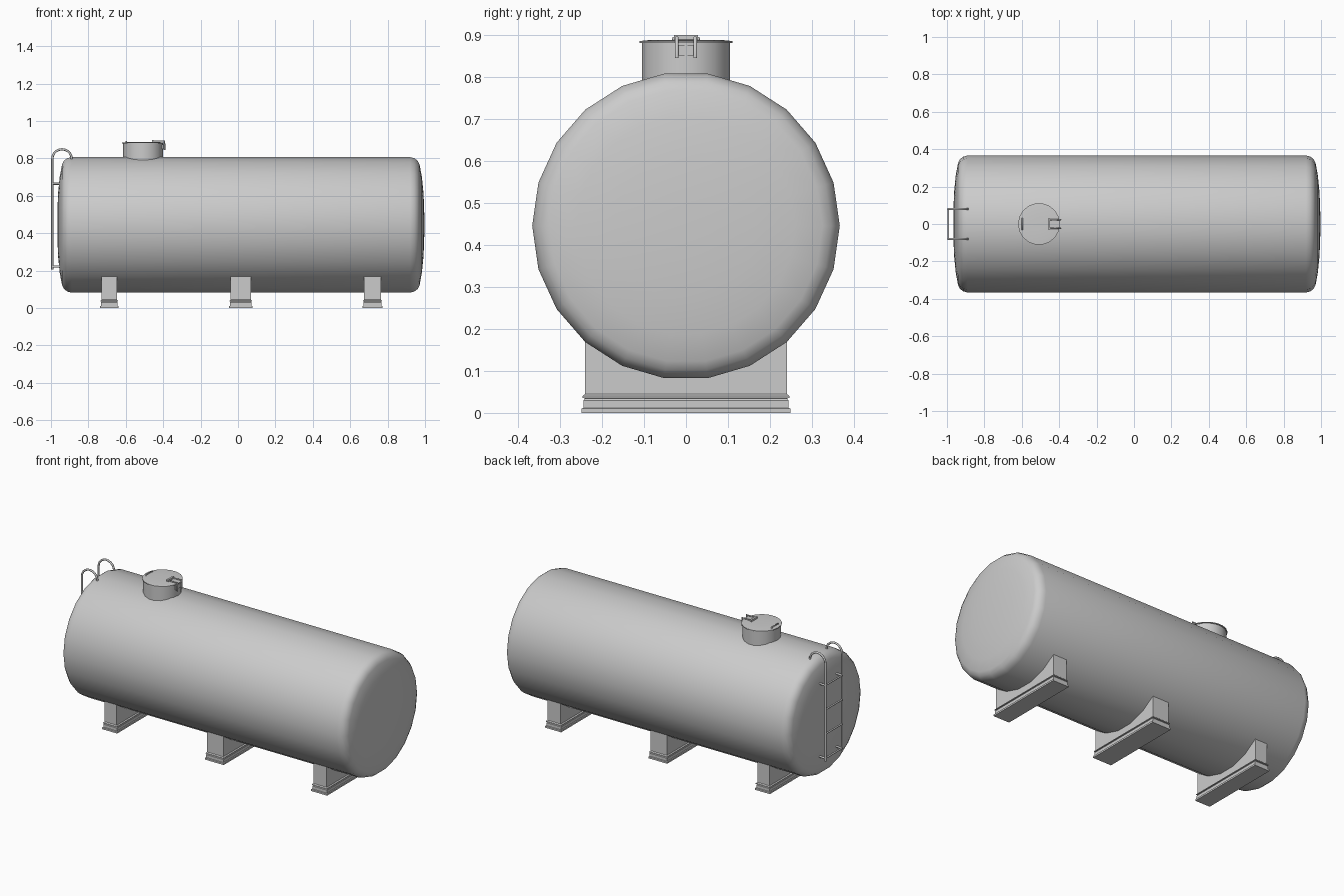
import bpy, bmesh, math
from mathutils import Vector, Matrix

if "Cube" in bpy.data.objects:
    bpy.data.objects.remove(bpy.data.objects["Cube"])


def finish(name, bm, angle=40):
    bmesh.ops.remove_doubles(bm, verts=bm.verts, dist=1e-5)
    bmesh.ops.recalc_face_normals(bm, faces=bm.faces)
    me = bpy.data.meshes.new(name)
    bm.to_mesh(me)
    bm.free()
    ob = bpy.data.objects.new(name, me)
    bpy.context.collection.objects.link(ob)
    bpy.ops.object.select_all(action='DESELECT')
    ob.select_set(True)
    bpy.context.view_layer.objects.active = ob
    bpy.ops.object.shade_smooth_by_angle(angle=math.radians(angle))
    return ob


def loft(name, rings, angle=40):
    """Skin a list of equal-length closed rings and cap both ends."""
    bm = bmesh.new()
    vs = [[bm.verts.new(p) for p in r] for r in rings]
    n = len(vs[0])
    for a, b in zip(vs, vs[1:]):
        for i in range(n):
            j = (i + 1) % n
            bm.faces.new((a[i], a[j], b[j], b[i]))
    bm.faces.new(vs[0])
    bm.faces.new(vs[-1])
    return finish(name, bm, angle)


def circle(r, n):
    return [(r * math.cos(2 * math.pi * i / n), r * math.sin(2 * math.pi * i / n)) for i in range(n)]


def tube(name, pts, r, sides=8):
    """Round bar along a 3D polyline."""
    cu = bpy.data.curves.new(name, 'CURVE')
    cu.dimensions = '3D'
    cu.bevel_depth = r
    cu.bevel_resolution = max(0, sides // 2 - 2)
    cu.use_fill_caps = True
    sp = cu.splines.new('POLY')
    sp.points.add(len(pts) - 1)
    for p, co in zip(sp.points, pts):
        p.co = (*co, 1)
    ob = bpy.data.objects.new(name, cu)
    bpy.context.collection.objects.link(ob)
    return ob


def box(name, lo, hi):
    bm = bmesh.new()
    lo, hi = Vector(lo), Vector(hi)
    size = hi - lo
    bmesh.ops.create_cube(bm, size=1, matrix=Matrix.Translation((lo + hi) / 2) @ Matrix.Diagonal((*size, 1)))
    return finish(name, bm, 30)


# Tank: 22-sided barrel with rounded shoulders and slightly dished ends
CX, CZ = 0.015, 0.445
half = [(0.905, 0.366), (0.928, 0.360), (0.946, 0.346), (0.956, 0.325), (0.968, 0.26), (0.977, 0.17), (0.981, 0.06)]
profile = [(-x, r) for x, r in reversed(half)] + half
loft("tank_body", [[(CX + x, a, CZ + b) for a, b in circle(r, 22)] for x, r in profile], 60)

# Saddle legs with stepped foot plates
for label, x, hw in (("left", -0.688, 0.041), ("middle", 0.015, 0.054), ("right", 0.719, 0.045)):
    steps = [(0, 0.009), (0.010, 0.009), (0.012, 0.004), (0.030, 0.004), (0.034, 0.0),
             (0.036, 0.006), (0.040, 0.006), (0.045, 0.0), (0.172, 0.0)]
    rings = []
    for z, e in steps:
        w, d = hw + e, 0.240 + e
        rings.append([(x - w, -d, z), (x + w, -d, z), (x + w, d, z), (x - w, d, z)])
    loft(label + "_saddle_leg", rings, 30)

# Manhole neck and lid
MX = -0.508
loft("manhole_neck", [[(MX + a, b, z) for a, b in circle(r, 18)]
                      for z, r in ((0.76, 0.106), (0.881, 0.106))], 40)
loft("manhole_lid", [[(MX + a, b, z) for a, b in circle(r, 18)]
                     for z, r in ((0.880, 0.112), (0.885, 0.112), (0.887, 0.09), (0.888, 0.03))], 30)

# Lid hinge: two straps bent over the rim, joined by a cross bar
for side, y in (("front", -0.022), ("back", 0.022)):
    tube(side + "_hinge_strap", [(-0.455, y, 0.884), (-0.455, y, 0.893), (-0.393, y, 0.893), (-0.393, y, 0.845)], 0.005, 6)
box("hinge_bar", (-0.461, -0.029, 0.888), (-0.449, 0.029, 0.899))
box("hinge_plate", (-0.405, -0.026, 0.85), (-0.399, 0.026, 0.875))

# Lid grip on the far side
tube("lid_grip", [(-0.597, -0.03, 0.884), (-0.597, -0.03, 0.892), (-0.597, 0.03, 0.892), (-0.597, 0.03, 0.884)], 0.004, 6)

# Ladder: hooked rails, wall stubs and rungs
LX, R = -0.993, 0.006
for side, y in (("front", -0.08), ("back", 0.08)):
    hook = [(-0.941 - 0.052 * math.cos(math.pi * i / 10), y, 0.797 + 0.052 * math.sin(math.pi * i / 10))
            for i in range(11)]
    tube(side + "_ladder_rail", [(LX, y, 0.205)] + hook + [(-0.885, y, 0.785)], R)
    for pos, z in (("lower", 0.222), ("upper", 0.665)):
        tube(f"{side}_{pos}_ladder_stub", [(LX, y, z), (-0.945, y, z)], R)
for i in range(4):
    z = 0.222 + i * 0.1477
    tube(f"ladder_rung_{i + 1}", [(LX, -0.08, z), (LX, 0.08, z)], 0.005)
